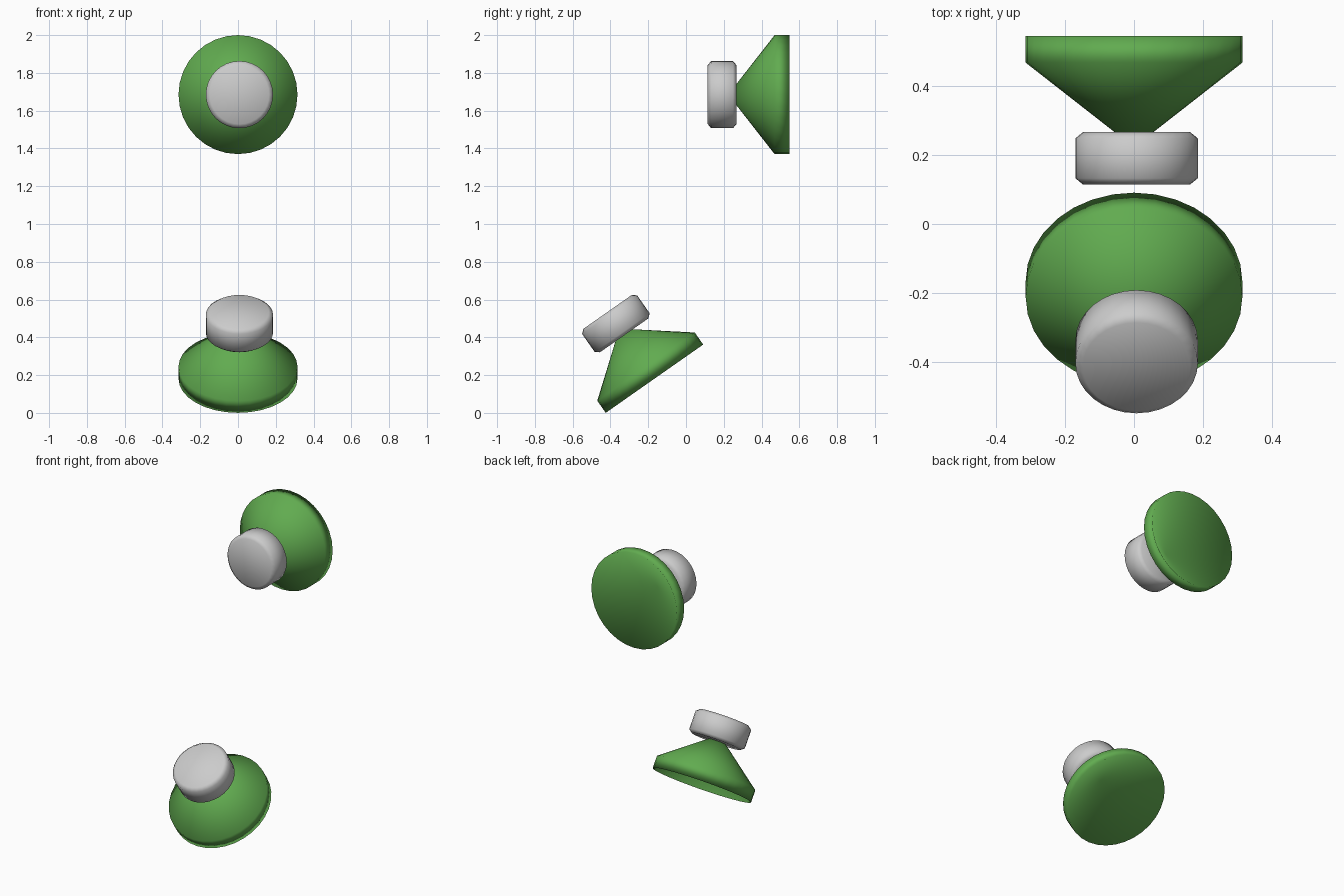
import bpy, bmesh, math
from mathutils import Matrix, Vector

if "Cube" in bpy.data.objects:
    bpy.data.objects.remove(bpy.data.objects["Cube"])

green = bpy.data.materials.new("green")
green.diffuse_color = (0.12, 0.41, 0.08, 1)
green.use_nodes = True
green.node_tree.nodes["Principled BSDF"].inputs["Base Color"].default_value = green.diffuse_color


def lathe(name, profile, matrix, sides=32, material=None):
    """Smooth solid of revolution from (radius, height) points; radius 0 is a tip."""
    bm = bmesh.new()
    rings = []
    for r, h in profile:
        n = sides if r else 1
        rings.append([bm.verts.new((r * math.cos(2 * math.pi * i / sides),
                                    r * math.sin(2 * math.pi * i / sides), h))
                      for i in range(n)])
    for a, b in zip(rings, rings[1:]):
        for i in range(sides):
            j = (i + 1) % sides
            quad = (a[i % len(a)], a[j % len(a)], b[j % len(b)], b[i % len(b)])
            bm.faces.new(list(dict.fromkeys(quad)))
    for ring in (rings[0], rings[-1]):
        if len(ring) > 1:
            bm.faces.new(ring)
    bmesh.ops.recalc_face_normals(bm, faces=bm.faces)
    for f in bm.faces:
        f.smooth = True
    me = bpy.data.meshes.new(name)
    bm.to_mesh(me)
    bm.free()
    ob = bpy.data.objects.new(name, me)
    bpy.context.collection.objects.link(ob)
    ob.matrix_world = matrix
    if material:
        me.materials.append(material)
    return ob


# Each knob: hollow cone cup with a chamfered grip, axis tilted about x
def knob(prefix, base, tilt):
    m = Matrix.Translation(Vector(base)) @ Matrix.Rotation(math.radians(tilt), 4, 'X')
    lathe(prefix + "_cone_cup",
          [(0, 0.246), (0.315, 0), (0.315, 0.078), (0, 0.324)], m, material=green)
    lathe(prefix + "_grip",
          [(0.156, 0.28), (0.178, 0.298), (0.178, 0.414), (0.156, 0.432)],
          m @ Matrix.Translation((0.0075, 0, 0)))


knob("upper", (0, 0.547, 1.685), 90)
knob("lower", (0, -0.167, 0.181), 35)
